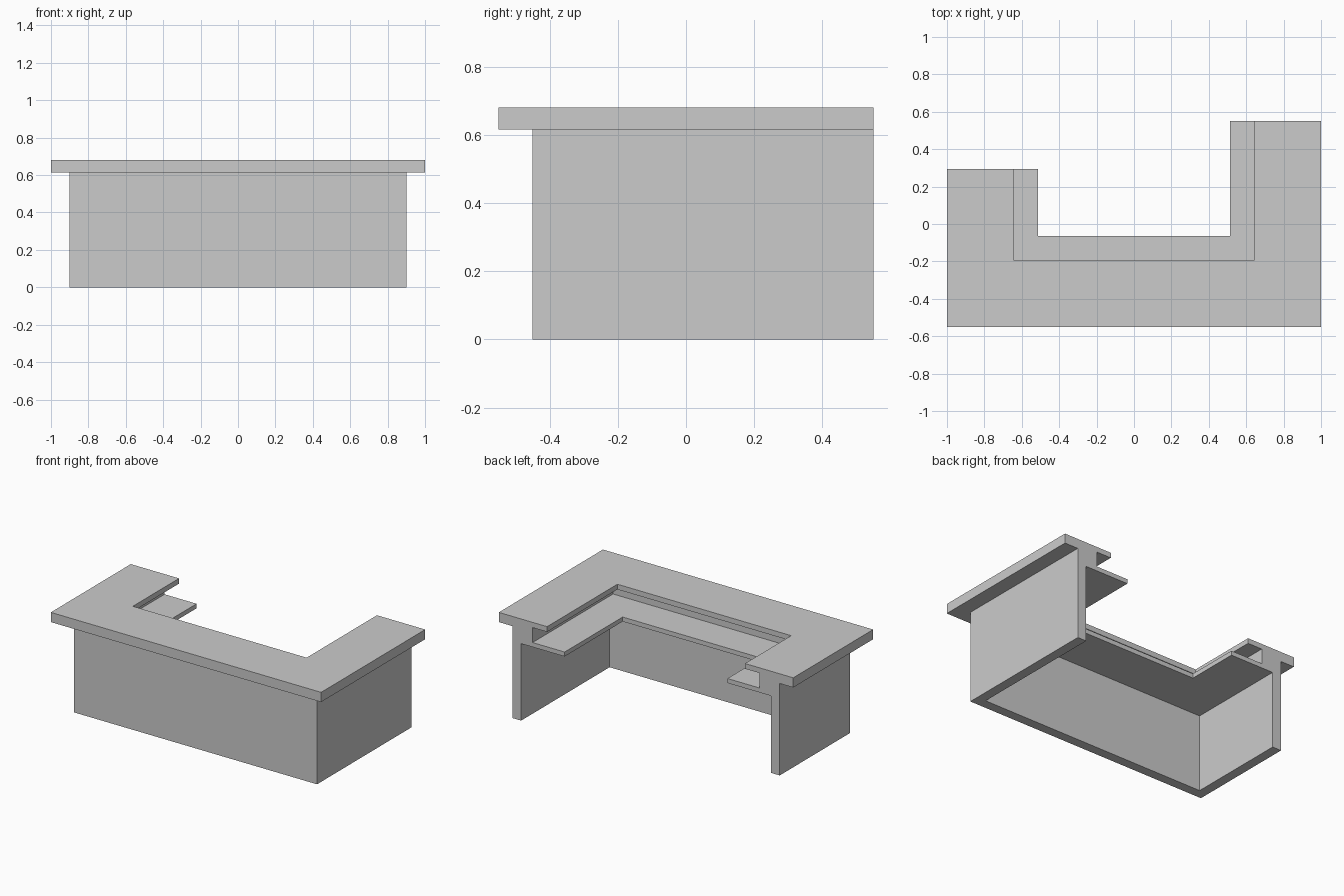
import bpy, bmesh

if "Cube" in bpy.data.objects:
    bpy.data.objects.remove(bpy.data.objects["Cube"])

LEFT_END, RIGHT_END, FRONT = 0.295, 0.55, -0.55

# Counter cross-section: (distance inward from outer edge, height)
profile = [
    (0.10, 0.0), (0.165, 0.0),                      # foot of the panel
    (0.165, 0.515), (0.487, 0.515),                 # underside of work shelf
    (0.487, 0.545), (0.25, 0.545),                  # top of work shelf
    (0.25, 0.645), (0.357, 0.645),                  # recess under inner lip
    (0.357, 0.68), (0.0, 0.68),                     # counter top
    (0.0, 0.615), (0.10, 0.615),                    # outer overhang
]


# Sweep the section round the U-shaped plan with mitred corners
def station(o, i):
    return [(-1 + o, LEFT_END), (-1 + o, FRONT + o),
            (1 - o, FRONT + o), (1 - o, RIGHT_END)][i]


bm = bmesh.new()
rings = [[bm.verts.new((*station(o, i), z)) for o, z in profile] for i in range(4)]
n = len(profile)
for a, b in zip(rings, rings[1:]):
    for k in range(n):
        m = (k + 1) % n
        bm.faces.new((a[k], a[m], b[m], b[k]))
bm.faces.new(rings[0])
bm.faces.new(rings[-1][::-1])
bmesh.ops.recalc_face_normals(bm, faces=bm.faces[:])

mesh = bpy.data.meshes.new("reception_counter")
bm.to_mesh(mesh)
bm.free()
bpy.context.collection.objects.link(bpy.data.objects.new("reception_counter", mesh))
